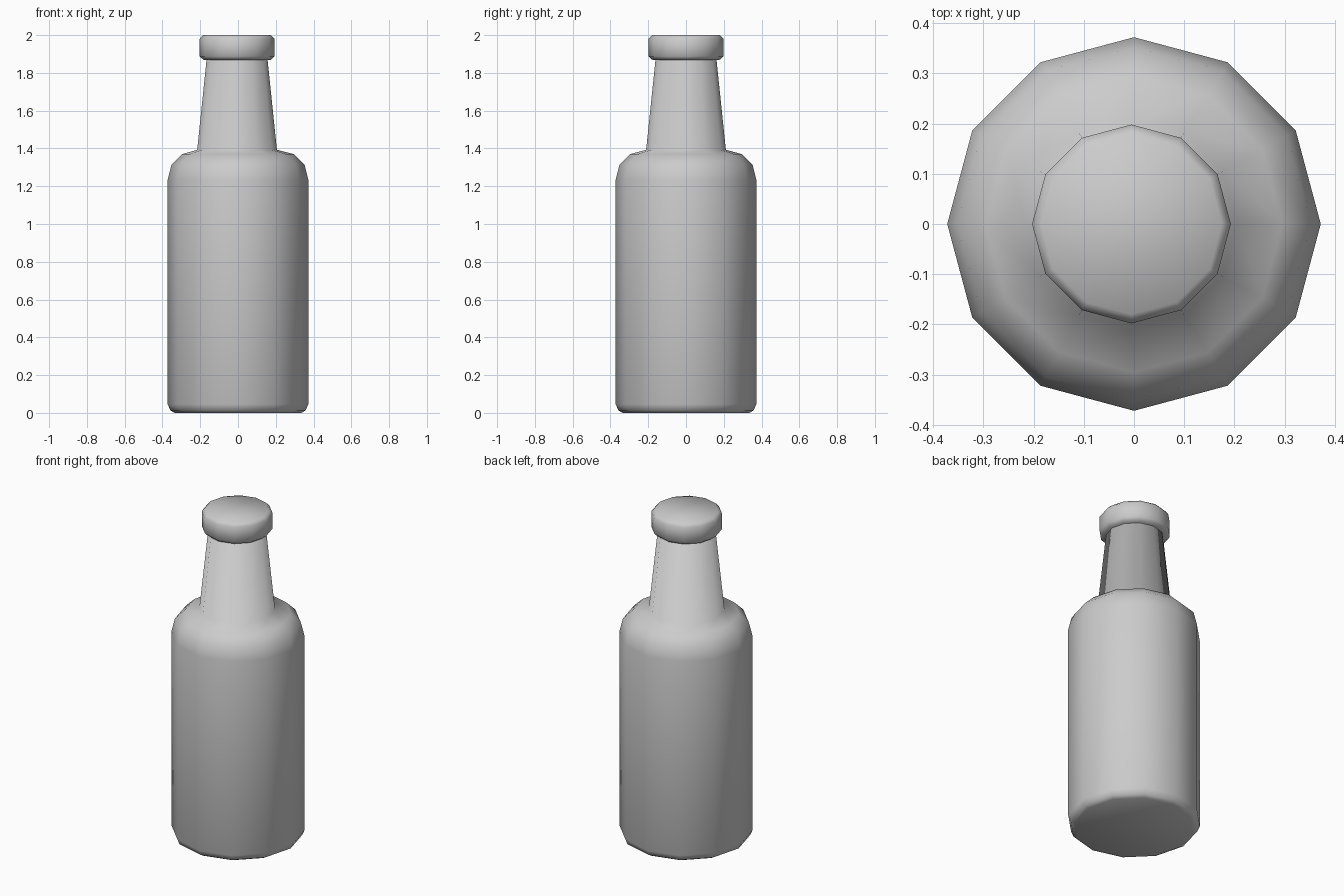
import bpy, bmesh
from math import cos, sin, pi

if "Cube" in bpy.data.objects:
    bpy.data.objects.remove(bpy.data.objects["Cube"])

SIDES = 12

def lathe(name, profile):
    """Closed 12-sided turned solid; profile rows are (radius, z, x offset)."""
    bm = bmesh.new()
    rings = []
    for r, z, dx in profile:
        rings.append([bm.verts.new((dx + r * cos(2 * pi * i / SIDES),
                                    r * sin(2 * pi * i / SIDES), z))
                      for i in range(SIDES)])
    for a, b in zip(rings, rings[1:]):
        for i in range(SIDES):
            j = (i + 1) % SIDES
            bm.faces.new((a[i], a[j], b[j], b[i]))
    bm.faces.new(rings[0][::-1])
    bm.faces.new(rings[-1])
    for f in bm.faces:
        f.smooth = True
    mesh = bpy.data.meshes.new(name)
    bm.to_mesh(mesh)
    bm.free()
    obj = bpy.data.objects.new(name, mesh)
    bpy.context.collection.objects.link(obj)
    return obj

# Body, rounded shoulder and tapered neck
lathe("bottle", [
    (0.335, 0.0, 0), (0.358, 0.013, 0), (0.372, 0.045, 0),
    (0.372, 1.235, 0), (0.352, 1.315, 0), (0.295, 1.37, 0),
    (0.211, 1.393, -0.005), (0.161, 1.875, -0.005),
])

# Cap with bevelled rims
lathe("cap", [
    (0.177, 1.868, -0.005), (0.198, 1.888, -0.005),
    (0.198, 1.98, -0.005), (0.18, 2.0, -0.005),
])
